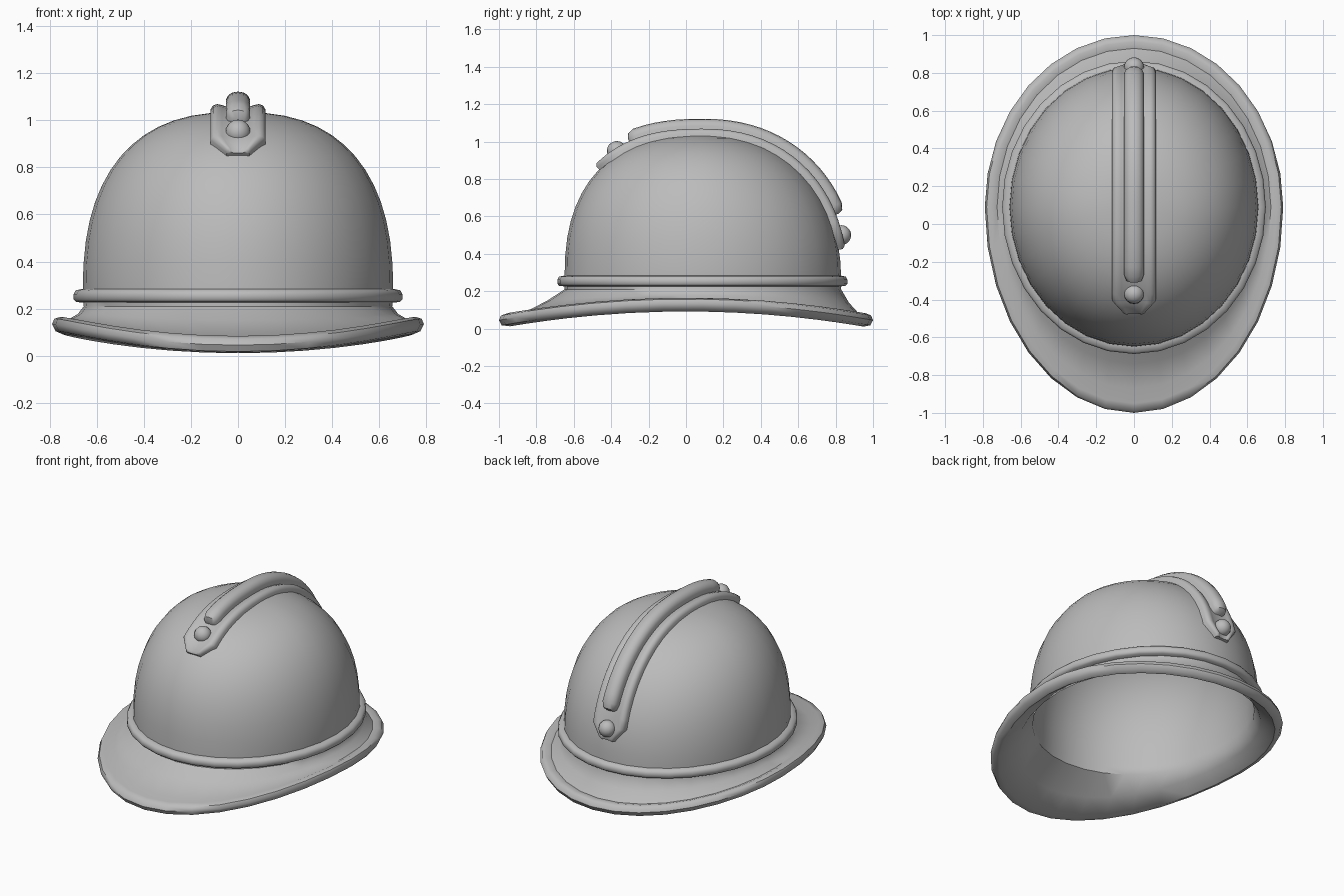
import bpy, bmesh, math
from mathutils import Vector

if "Cube" in bpy.data.objects:
    bpy.data.objects.remove(bpy.data.objects["Cube"])

SEG = 32
CY, RX, RY, Z0, H = 0.09, 0.66, 0.74, 0.25, 0.785

grey = bpy.data.materials.new("plain grey")
grey.diffuse_color = (0.5, 0.5, 0.5, 1)
grey.use_nodes = True
grey.node_tree.nodes["Principled BSDF"].inputs["Base Color"].default_value = grey.diffuse_color


def finish(name, bm, angle=50):
    bmesh.ops.recalc_face_normals(bm, faces=bm.faces)
    me = bpy.data.meshes.new(name)
    bm.to_mesh(me)
    bm.free()
    ob = bpy.data.objects.new(name, me)
    bpy.context.collection.objects.link(ob)
    me.materials.append(grey)
    bpy.ops.object.select_all(action='DESELECT')
    ob.select_set(True)
    bpy.context.view_layer.objects.active = ob
    bpy.ops.object.shade_smooth_by_angle(angle=math.radians(angle))
    return ob


def loft(rings, closed=False, caps=False):
    """Skin a list of closed rings of points."""
    bm = bmesh.new()
    vs = [[bm.verts.new(p) for p in r] for r in rings]
    pairs = list(zip(vs, vs[1:])) + ([(vs[-1], vs[0])] if closed else [])
    for a, b in pairs:
        n = len(a)
        for i in range(n):
            j = (i + 1) % n
            bm.faces.new((a[i], a[j], b[j], b[i]))
    if caps:
        bm.faces.new(vs[0])
        bm.faces.new(vs[-1])
    return bm


def power(s):
    # dome is squarer in front and at the sides, rounder at the back
    return 2.5 - 0.3 * max(0.0, s)


def dome_ring(t, inset=0.0):
    pts = []
    for i in range(SEG):
        a = 2 * math.pi * i / SEG
        e = 2 / power(math.sin(a))
        r, h = max(math.cos(t), 0) ** e, math.sin(t) ** e
        pts.append(((RX - inset) * r * math.cos(a),
                    CY + (RY - inset) * r * math.sin(a), Z0 + (H - inset) * h))
    return pts


def egg_ring(rx, front, back, z, bend):
    # egg-shaped ring, drooping towards front and back
    pts = []
    for i in range(SEG):
        a = 2 * math.pi * i / SEG
        s = math.sin(a)
        y = CY + s * ((back - CY) if s > 0 else (CY - front))
        pts.append((rx * math.cos(a), y, z - bend * y * y))
    return pts


# helmet shell: outer dome, flared brim with rolled edge, inner lining surface
ts = [math.pi / 2 * k / 14 for k in range(14)] + [1.555]
rings = [dome_ring(t) for t in reversed(ts)]
rings += [egg_ring(*r) for r in (
    (.655, -.65, .83, .21, 0), (.68, -.74, .87, .178, .05), (.725, -.87, .93, .152, .09),
    (.755, -.95, .965, .165, .09), (.78, -.99, .99, .158, .09), (.79, -1, 1, .135, .09),
    (.775, -.985, .985, .105, .09), (.745, -.94, .95, .092, .09),
    (.66, -.80, .86, .14, .07), (.635, -.63, .805, .20, 0))]
rings += [dome_ring(t, 0.025) for t in ts]
finish("helmet_shell", loft(rings, caps=True))

# raised band around the base of the dome
band = [egg_ring(.655 + d, -.645 - d, .82 + d, z, 0) for d, z in (
    (-.01, .225), (.032, .228), (.043, .240), (.043, .262), (.034, .278), (.005, .284), (-.01, .284))]
finish("base_band", loft(band, closed=True))


def spine(t):
    """Point and normal on the dome's centre line; t runs front (0) to back (pi)."""
    sg = -1 if t < math.pi / 2 else 1
    n = power(sg)
    s, h = abs(math.cos(t)) ** (2 / n), math.sin(t) ** (2 / n)
    nrm = Vector((0, sg * s ** (n - 1) / RY, h ** (n - 1) / H)).normalized()
    return Vector((0, CY + sg * RY * s, Z0 + H * h)), nrm


def sweep(name, half, stations):
    """Sweep a mirrored (x, height) section along the spine."""
    section = half + [(-x, z) for x, z in reversed(half) if x > 0]
    out = []
    for t, w, hs in stations:
        p, n = spine(t)
        out.append([p + Vector((x * w, 0, 0)) + n * (z * hs if z > 0 else z) for x, z in section])
    return finish(name, loft(out, caps=True), 45)


def span(a, b, n):
    return [a + (b - a) * k / n for k in range(n + 1)]


# crest plate with soft edges and tapered ends
t0, t1 = 0.80, math.pi - 0.19
stations = [(t0, .42, .6), (t0 + .02, .5, 1)]
stations += [(t, 1, 1) for t in span(t0 + .13, t1 - .11, 24)]
stations += [(t1 - .02, .5, 1), (t1, .42, .6)]
sweep("crest_plate", [(.116, -.05), (.116, .012), (.106, .028), (.088, .034),
                      (.068, .030), (.05, .024), (0, .024)], stations)

# crest rib with rounded ends
r0, r1 = 1.12, math.pi - 0.42
stations = [(r0, .5, .55), (r0 + .015, .8, .85)]
stations += [(t, 1, 1) for t in span(r0 + .06, r1 - .06, 22)]
stations += [(r1 - .015, .8, .85), (r1, .5, .55)]
sweep("crest_rib", [(.052, -.02), (.052, .05), (.043, .07), (.025, .083), (0, .087)], stations)

# rivets at both ends of the crest
for name, y, z in (("front_rivet", -.37, .95), ("back_rivet", .83, .50)):
    bm = bmesh.new()
    bmesh.ops.create_uvsphere(bm, u_segments=16, v_segments=10, radius=.053)
    bmesh.ops.translate(bm, vec=(0, y, z), verts=bm.verts)
    finish(name, bm, 60)
